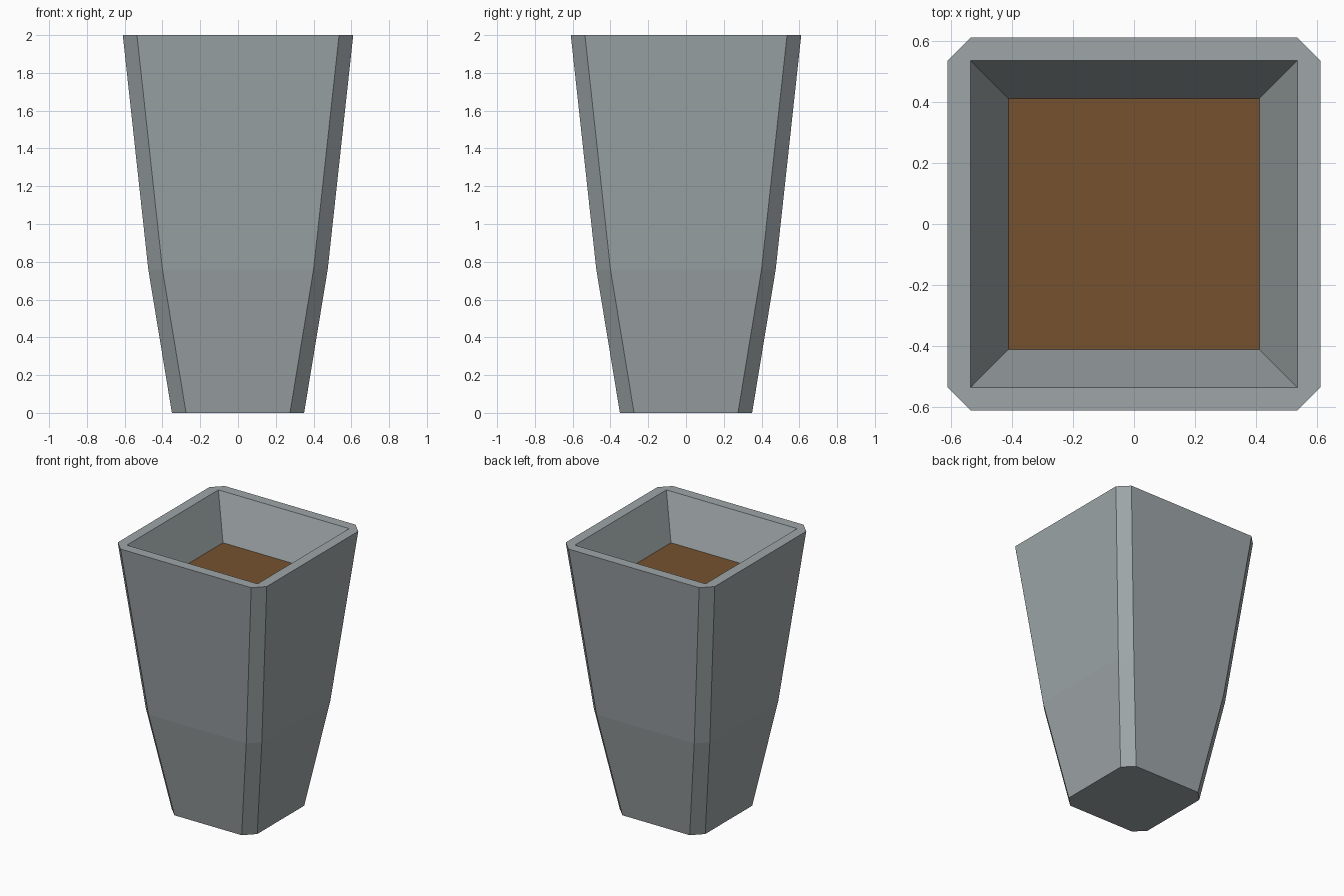
import bpy
import bmesh

if "Cube" in bpy.data.objects:
    bpy.data.objects.remove(bpy.data.objects["Cube"])


def material(name, rgb):
    m = bpy.data.materials.new(name)
    m.diffuse_color = (*rgb, 1.0)
    m.use_nodes = True
    m.node_tree.nodes["Principled BSDF"].inputs["Base Color"].default_value = m.diffuse_color
    return m


def add_object(name, bm, mat):
    bmesh.ops.recalc_face_normals(bm, faces=bm.faces)
    mesh = bpy.data.meshes.new(name)
    bm.to_mesh(mesh)
    bm.free()
    mesh.materials.append(mat)
    obj = bpy.data.objects.new(name, mesh)
    bpy.context.collection.objects.link(obj)
    return obj


def ring(bm, half, z, cut):
    """Octagonal ring: a square with its corners cut off."""
    a, b = half, half - cut
    pts = [(a, -b), (a, b), (b, a), (-b, a), (-a, b), (-a, -b), (-b, -a), (b, -a)]
    return [bm.verts.new((x, y, z)) for x, y in pts]


def square(bm, half, z):
    return [bm.verts.new((x * half, y * half, z))
            for x, y in ((1, -1), (1, 1), (-1, 1), (-1, -1))]


def bridge(bm, lower, upper):
    n = len(lower)
    for i in range(n):
        j = (i + 1) % n
        bm.faces.new((lower[i], lower[j], upper[j], upper[i]))


stone = material("grey stone", (0.342, 0.381, 0.392))
earth = material("brown soil", (0.181, 0.084, 0.030))
SOIL_Z, SOIL_HALF = 1.69, 0.41

# Planter: tapered outer shell with chamfered corners
bm = bmesh.new()
rings = [ring(bm, half, z, 0.075)
         for half, z in ((0.35, 0.0), (0.475, 0.76), (0.61, 2.0))]
bm.faces.new(rings[0][::-1])
for lower, upper in zip(rings, rings[1:]):
    bridge(bm, lower, upper)

# Rim and sloping inner walls
mouth = square(bm, 0.535, 2.0)
floor = square(bm, SOIL_HALF, SOIL_Z)
top = rings[-1]
for i in range(4):
    j = (i + 1) % 4
    bm.faces.new((top[2 * i], top[2 * i + 1], mouth[j], mouth[i]))
    bm.faces.new((top[2 * i + 1], top[(2 * i + 2) % 8], mouth[j]))
bridge(bm, floor, mouth)
# temporary floor face closes the shell so normals come out right
cap = bm.faces.new(floor)
bmesh.ops.recalc_face_normals(bm, faces=bm.faces)
bmesh.ops.delete(bm, geom=[cap], context='FACES_ONLY')
add_object("planter", bm, stone)

# Soil surface
bm = bmesh.new()
bm.faces.new(square(bm, SOIL_HALF, SOIL_Z)).normal_update()
soil = add_object("soil", bm, earth)
if soil.data.polygons[0].normal.z < 0:
    soil.data.flip_normals()
